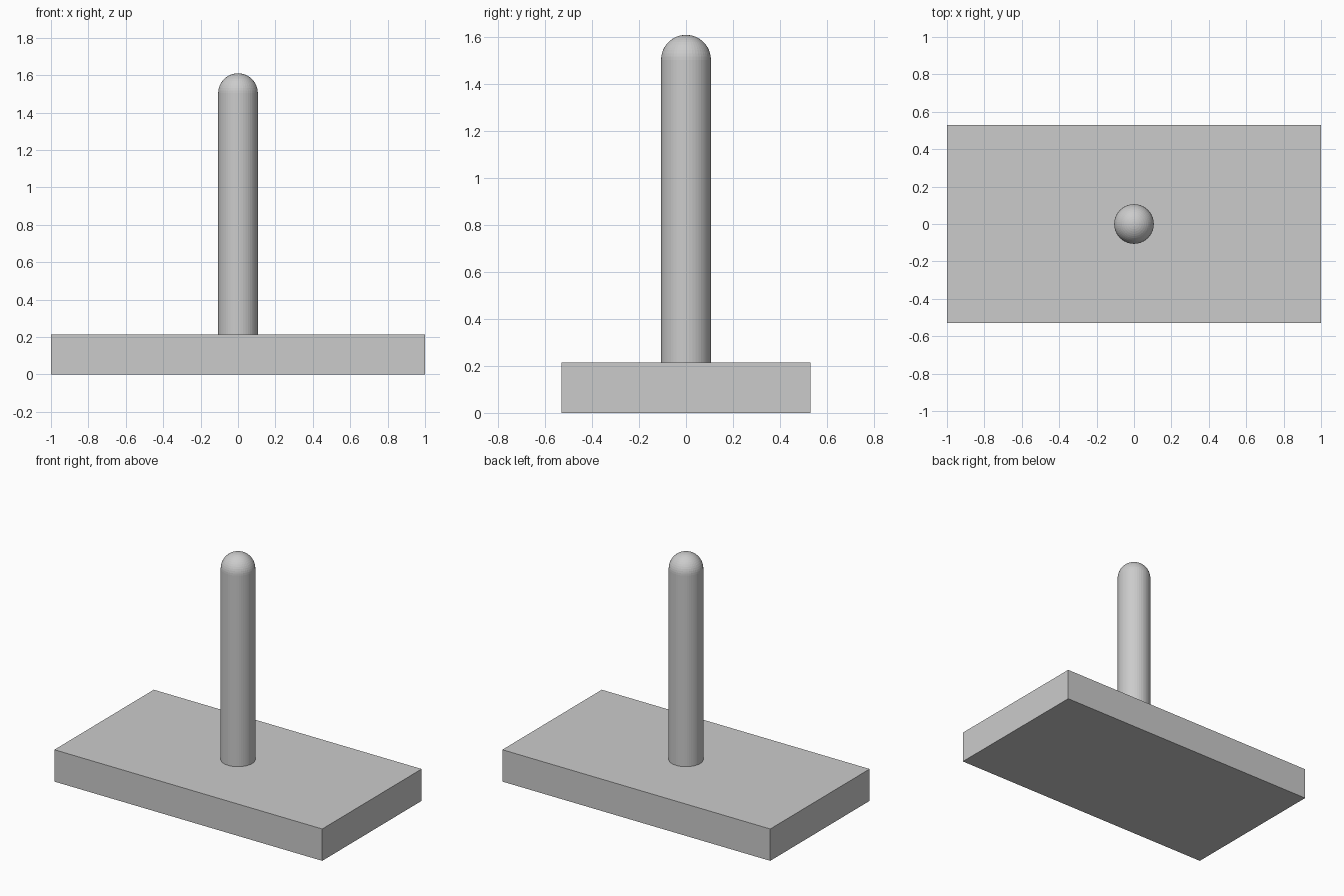
import bpy
import bmesh
from math import sin, cos, pi

cube = bpy.data.objects.get("Cube")
if cube:
    bpy.data.objects.remove(cube, do_unlink=True)

BASE_SIZE = (2.0, 1.06, 0.215)
RADIUS = 0.106
TOP = 1.61
SIDES = 48
CAP_RINGS = 12

# Single light grey material
grey = bpy.data.materials.new("light_grey")
grey.use_nodes = True
colour = (0.6, 0.6, 0.6, 1.0)
grey.diffuse_color = colour
grey.node_tree.nodes["Principled BSDF"].inputs["Base Color"].default_value = colour


def add_object(name, bm):
    bmesh.ops.recalc_face_normals(bm, faces=bm.faces)
    mesh = bpy.data.meshes.new(name)
    bm.to_mesh(mesh)
    bm.free()
    mesh.materials.append(grey)
    obj = bpy.data.objects.new(name, mesh)
    bpy.context.collection.objects.link(obj)
    return obj


# Rectangular base slab
bm = bmesh.new()
bmesh.ops.create_cube(bm, size=1)
bmesh.ops.scale(bm, vec=BASE_SIZE, verts=bm.verts)
bmesh.ops.translate(bm, vec=(0, 0, BASE_SIZE[2] / 2), verts=bm.verts)
add_object("base_slab", bm)

# Upright rod with a domed end, spun from a half profile
shoulder = TOP - RADIUS
profile = [(0, BASE_SIZE[2]), (RADIUS, BASE_SIZE[2])]
for i in range(CAP_RINGS + 1):
    angle = i / CAP_RINGS * pi / 2
    profile.append((RADIUS * cos(angle), shoulder + RADIUS * sin(angle)))

bm = bmesh.new()
verts = [bm.verts.new((r, 0, z)) for r, z in profile]
edges = [bm.edges.new(pair) for pair in zip(verts, verts[1:])]
bmesh.ops.spin(bm, geom=verts + edges, cent=(0, 0, 0), axis=(0, 0, 1),
               angle=2 * pi, steps=SIDES, use_duplicate=False)
bmesh.ops.remove_doubles(bm, verts=bm.verts, dist=0.0001)
add_object("upright_rod", bm)
